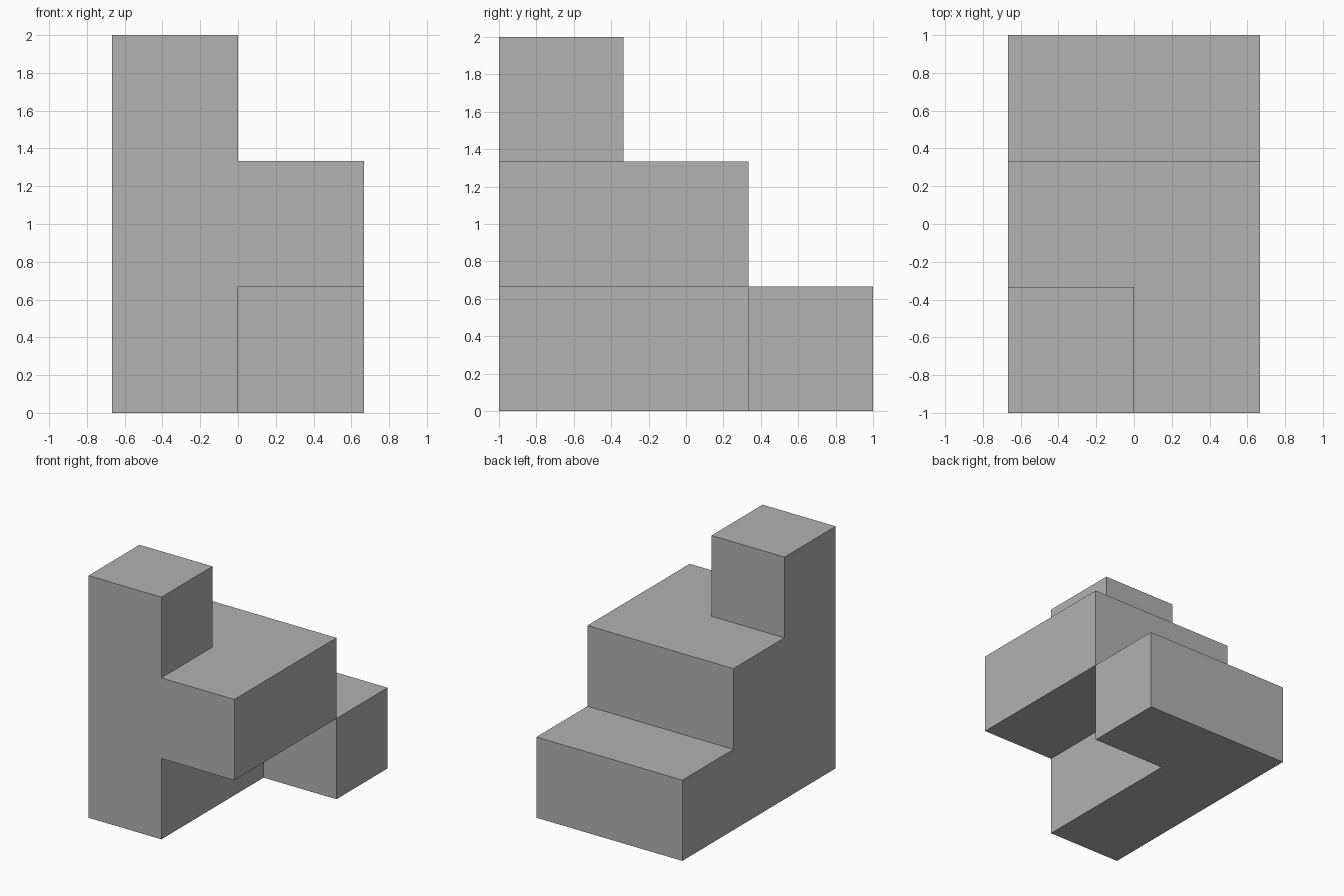
import bpy
import bmesh
import math
from mathutils import Vector

cube = bpy.data.objects.get("Cube")
if cube:
    bpy.data.objects.remove(cube, do_unlink=True)

UNIT = 2 / 3
ORIGIN = Vector((-UNIT, -1, 0))

# Plain grey material
grey = bpy.data.materials.new("plain_grey")
grey.use_nodes = True
colour = (0.445, 0.445, 0.445, 1)
grey.diffuse_color = colour
grey.node_tree.nodes["Principled BSDF"].inputs["Base Color"].default_value = colour

# Occupied unit blocks, as (x, y, z) cells
base = [(0, 0, 0), (0, 1, 0), (0, 2, 0), (1, 2, 0)]
middle = [(x, y, 1) for x in range(2) for y in range(2)]
top = [(0, 0, 2)]
cells = set(base + middle + top)

# Skin only the exposed block sides, with outward winding
bm = bmesh.new()
corners = {}


def corner(p):
    key = tuple(round(c) for c in p)
    if key not in corners:
        corners[key] = bm.verts.new(ORIGIN + Vector(key) * UNIT)
    return corners[key]


for cell in sorted(cells):
    centre = Vector(cell) + Vector((0.5, 0.5, 0.5))
    for axis in range(3):
        for sign in (-1, 1):
            n = Vector((0, 0, 0))
            n[axis] = sign
            if tuple(round(c) for c in Vector(cell) + n) in cells:
                continue
            u = Vector((0, 0, 0))
            u[(axis + 1) % 3] = 1
            v = n.cross(u)
            ring = ((-1, -1), (1, -1), (1, 1), (-1, 1))
            bm.faces.new([corner(centre + (n + u * a + v * b) / 2) for a, b in ring])

# Merge coplanar squares into clean flat faces
bmesh.ops.dissolve_limit(bm, angle_limit=math.radians(1),
                         verts=bm.verts[:], edges=bm.edges[:])

mesh = bpy.data.meshes.new("stepped_block")
bm.to_mesh(mesh)
bm.free()
mesh.materials.append(grey)
block = bpy.data.objects.new("stepped_block", mesh)
bpy.context.collection.objects.link(block)
